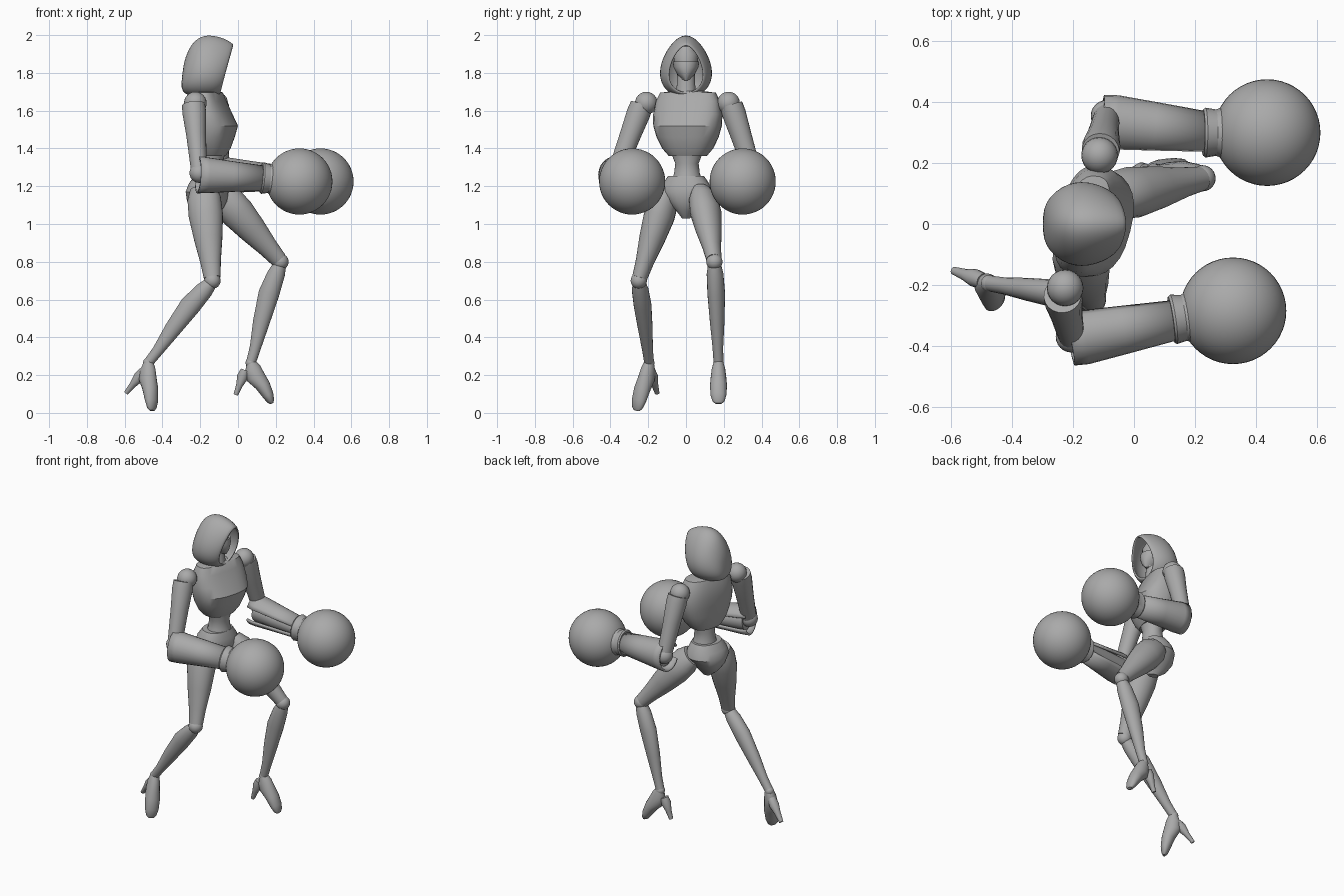
import bpy, bmesh, math
from math import sin, cos, pi
from mathutils import Vector, Matrix

if "Cube" in bpy.data.objects:
    bpy.data.objects.remove(bpy.data.objects["Cube"], do_unlink=True)

GREY = (0.4, 0.4, 0.4, 1)
mat = bpy.data.materials.new("plain grey")
mat.use_nodes = True
mat.diffuse_color = GREY
mat.node_tree.nodes["Principled BSDF"].inputs["Base Color"].default_value = GREY
UP = Vector((0, 0, 1))
FACING = Vector((0.97, -0.25, 0))


def finish(name, bm, angle=32):
    """Turn a bmesh into a shaded object."""
    bmesh.ops.recalc_face_normals(bm, faces=bm.faces)
    me = bpy.data.meshes.new(name)
    bm.to_mesh(me)
    bm.free()
    ob = bpy.data.objects.new(name, me)
    bpy.context.collection.objects.link(ob)
    me.materials.append(mat)
    bpy.ops.object.select_all(action="DESELECT")
    ob.select_set(True)
    bpy.context.view_layer.objects.active = ob
    bpy.ops.object.shade_smooth_by_angle(angle=math.radians(angle))
    return ob


def loft(name, rings, closed=True, cap_start=True, cap_end=True, angle=32):
    """Skin a list of point rings."""
    bm = bmesh.new()
    rows = [[bm.verts.new(p) for p in ring] for ring in rings]
    n = len(rows[0])
    for r0, r1 in zip(rows, rows[1:]):
        for i in range(n if closed else n - 1):
            j = (i + 1) % n
            bm.faces.new((r0[i], r0[j], r1[j], r1[i]))
    if cap_start:
        bm.faces.new(rows[0])
    if cap_end:
        bm.faces.new(rows[-1])
    return finish(name, bm, angle)


def limb(name, a, b, profile, ref=FACING, n=20, slot=None, **kw):
    """Tapered tube from a to b; profile holds (t, side radius, front radius, front offset)."""
    a, b = Vector(a), Vector(b)
    d = (b - a).normalized()
    f = (ref - d * ref.dot(d)).normalized()
    s = d.cross(f)
    if slot is None:
        angles = [2 * pi * i / n for i in range(n)]
    else:
        gap = 0.9
        angles = [slot + gap / 2 + (2 * pi - gap) * i / n for i in range(n + 1)]
    rings = [[a.lerp(b, t) + f * (rf * cos(q) + off) + s * rs * sin(q) for q in angles]
             for t, rs, rf, off in profile]
    return loft(name, rings, closed=slot is None, **kw)


def ball(name, c, r, scale=(1, 1, 1), seg=24):
    bm = bmesh.new()
    bmesh.ops.create_uvsphere(bm, u_segments=seg, v_segments=seg // 2, radius=r,
                              matrix=Matrix.Translation(c) @ Matrix.Diagonal((*scale, 1)))
    return finish(name, bm, 60)


def body(name, c, rings, yaw=-0.255, n=28, power=0.8, angle=32):
    """Stack of rounded sections; rings hold (z, half width, front depth, back depth)."""
    turn = Matrix.Rotation(yaw, 3, "Z")

    def bend(v):
        return math.copysign(abs(v) ** power, v)
    out = []
    for z, w, front, back in rings:
        ring = []
        for i in range(n):
            u, v = bend(cos(2 * pi * i / n)), bend(sin(2 * pi * i / n))
            p = turn @ Vector((u * (front if u > 0 else back), v * w, 0))
            ring.append(p + Vector((c[0], c[1], z)))
        out.append(ring)
    return loft(name, out, angle=angle)


def thicken(ob, amount):
    m = ob.modifiers.new("shell", "SOLIDIFY")
    m.thickness = amount
    m.offset = -1


# Torso
body("chest", (-0.15, 0.01), [
    (1.36, 0.10, 0.08, 0.07), (1.40, 0.135, 0.105, 0.085), (1.46, 0.165, 0.125, 0.09),
    (1.52, 0.182, 0.142, 0.098), (1.58, 0.185, 0.11, 0.1), (1.65, 0.172, 0.075, 0.095),
    (1.695, 0.15, 0.055, 0.08), (1.705, 0.07, 0.045, 0.06)])
body("waist", (-0.14, 0.005), [
    (1.20, 0.09, 0.08, 0.085), (1.27, 0.068, 0.062, 0.066), (1.32, 0.062, 0.058, 0.06),
    (1.39, 0.09, 0.075, 0.06)], power=1)
body("pelvis", (-0.15, 0.0), [
    (1.03, 0.02, 0.03, 0.03), (1.07, 0.05, 0.065, 0.085), (1.12, 0.10, 0.09, 0.12),
    (1.17, 0.135, 0.095, 0.125), (1.21, 0.125, 0.09, 0.11), (1.255, 0.095, 0.075, 0.08)],
    power=0.9)
body("neck", (-0.155, 0.0), [
    (1.67, 0.065, 0.06, 0.065), (1.71, 0.05, 0.05, 0.05), (1.82, 0.045, 0.045, 0.045)],
    power=1)

# Head with face mask, inside the hood
body("head", (-0.15, 0.0), [
    (1.765, 0.025, 0.06, 0.04), (1.80, 0.05, 0.07, 0.06), (1.85, 0.064, 0.07, 0.075),
    (1.90, 0.064, 0.066, 0.075), (1.94, 0.04, 0.045, 0.05), (1.95, 0.01, 0.01, 0.01)],
    yaw=0, power=1)
body("face_mask", (-0.14, 0.0), [
    (1.76, 0.012, 0.055, 0), (1.79, 0.045, 0.07, 0), (1.83, 0.066, 0.075, 0),
    (1.86, 0.07, 0.068, 0)], yaw=0, power=1)

# Hood: egg-shaped rings from the front opening to the back
hood_rings = []
for xt, zt, xb, zb, w in [
        (-0.02, 1.95, -0.09, 1.69, 0.092), (-0.05, 1.972, -0.11, 1.678, 0.112),
        (-0.10, 1.993, -0.14, 1.67, 0.13), (-0.16, 2.003, -0.18, 1.668, 0.137),
        (-0.21, 1.988, -0.22, 1.672, 0.13), (-0.25, 1.95, -0.265, 1.68, 0.105),
        (-0.28, 1.88, -0.295, 1.70, 0.07), (-0.29, 1.83, -0.302, 1.74, 0.03)]:
    ring = []
    for i in range(28):
        q = 2 * pi * i / 28
        k = (1 + cos(q)) / 2
        ring.append((xb + (xt - xb) * k, w * sin(q) * (1 - 0.25 * cos(q)), zb + (zt - zb) * k))
    hood_rings.append(ring)
hood = loft("hood", hood_rings, cap_start=False, angle=60)
thicken(hood, 0.014)
sub = hood.modifiers.new("smooth", "SUBSURF")
sub.levels = sub.render_levels = 1

# Arms: shoulder, upper arm, elbow, open sleeve, cuff, ball mitt
arms = {
    "right": ((-0.226, -0.21, 1.64), (-0.235, -0.235, 1.63), (-0.205, -0.37, 1.27),
              (-0.205, -0.375, 1.26), (0.13, -0.313, 1.243), (0.325, -0.285, 1.225), -1),
    "left": ((-0.113, 0.225, 1.64), (-0.11, 0.24, 1.63), (-0.09, 0.355, 1.27),
             (-0.10, 0.333, 1.26), (0.235, 0.30, 1.243), (0.437, 0.30, 1.225), 1)}
for side, (shoulder, top, elbow, f0, f1, mitt, sign) in arms.items():
    ball(side + "_shoulder", shoulder, 0.06)
    limb(side + "_upper_arm", top, elbow, [
        (0, 0.06, 0.062, 0), (0.12, 0.063, 0.063, 0), (0.45, 0.056, 0.052, 0),
        (1, 0.046, 0.042, 0)])
    ball(side + "_elbow", elbow, 0.052)
    sleeve = limb(side + "_forearm_sleeve", f0, f1, [
        (-0.02, 0.09, 0.098, 0), (0.12, 0.094, 0.095, 0), (0.5, 0.084, 0.082, 0),
        (1, 0.07, 0.067, 0)], ref=UP, slot=sign * pi / 2, cap_start=False, cap_end=False)
    thicken(sleeve, 0.012)
    limb(side + "_forearm_core", f0, f1, [
        (0.06, 0.066, 0.07, 0), (0.5, 0.065, 0.062, 0), (1, 0.055, 0.05, 0)], ref=UP)
    limb(side + "_mitt_cuff", f1, mitt, [
        (-0.04, 0.076, 0.078, 0), (0.0, 0.082, 0.084, 0), (0.17, 0.076, 0.076, 0),
        (0.28, 0.085, 0.085, 0), (0.42, 0.125, 0.125, 0)], ref=UP)
    ball(side + "_mitt", mitt, 0.175, seg=48)

# Legs: thigh, knee, shin, heeled foot
legs = {
    "right": ((-0.185, -0.095, 1.19), (-0.135, -0.25, 0.70), (-0.475, -0.195, 0.265),
              (-0.455, -0.262, 0.012), (-0.515, -0.18, 0.20), (-0.592, -0.153, 0.105)),
    "left": ((-0.10, 0.085, 1.17), (0.225, 0.15, 0.80), (0.068, 0.172, 0.265),
             (0.18, 0.172, 0.05), (0.028, 0.172, 0.20), (-0.012, 0.172, 0.095))}
for side, (hip, knee, ankle, toe, heel_top, heel_tip) in legs.items():
    limb(side + "_thigh", hip, knee, [
        (0, 0.05, 0.07, 0), (0.12, 0.075, 0.09, 0), (0.3, 0.082, 0.092, 0),
        (0.55, 0.068, 0.076, 0), (0.8, 0.048, 0.055, 0), (0.97, 0.04, 0.045, 0)])
    ball(side + "_knee", knee, 0.043)
    limb(side + "_shin", knee, ankle, [
        (0.04, 0.036, 0.036, 0), (0.12, 0.044, 0.047, -0.004), (0.32, 0.046, 0.056, -0.012),
        (0.6, 0.038, 0.045, -0.008), (0.85, 0.028, 0.03, 0), (1, 0.026, 0.026, 0)])
    ball(side + "_ankle", ankle, 0.028)
    forward = Vector(toe) - Vector(heel_tip)
    forward.z = 0
    limb(side + "_foot", ankle, toe, [
        (0, 0.027, 0.027, 0), (0.14, 0.036, 0.045, -0.008), (0.32, 0.041, 0.05, -0.012),
        (0.55, 0.045, 0.04, 0), (0.8, 0.042, 0.03, 0.002), (0.94, 0.032, 0.02, 0),
        (1, 0.018, 0.008, 0)], ref=forward)
    limb(side + "_heel", heel_top, heel_tip, [
        (-0.25, 0.026, 0.024, 0), (0.1, 0.03, 0.03, 0), (0.5, 0.02, 0.018, 0),
        (1, 0.013, 0.012, 0)], ref=forward, n=14)
